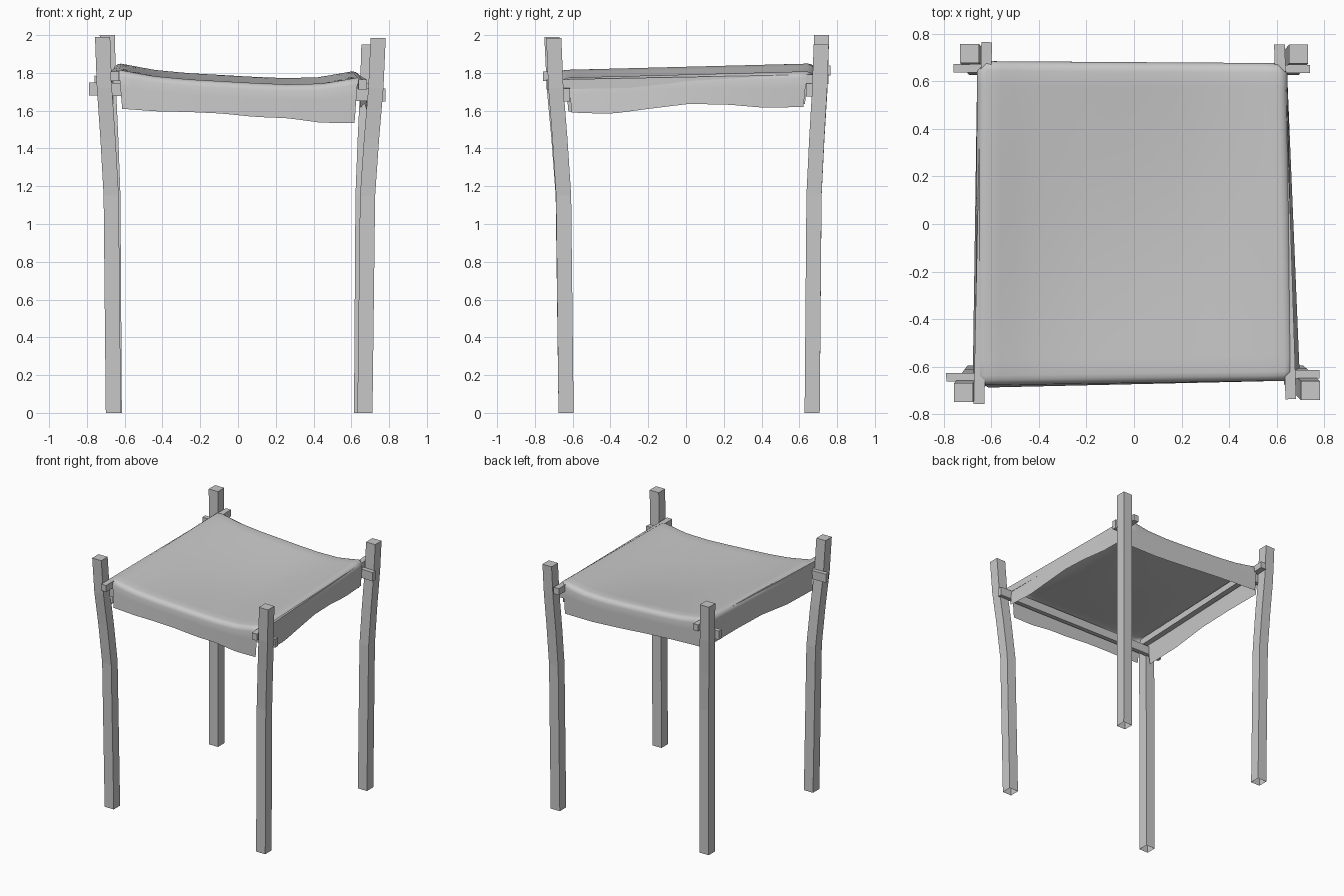
import bpy, bmesh, math
from mathutils import Vector

cube = bpy.data.objects.get("Cube")
if cube:
    bpy.data.objects.remove(cube)

mat = bpy.data.materials.new("plain grey")
mat.use_nodes = True
grey = (0.58, 0.58, 0.58, 1)
mat.diffuse_color = grey
mat.node_tree.nodes["Principled BSDF"].inputs["Base Color"].default_value = grey


def finish(bm, name, smooth=False):
    bmesh.ops.recalc_face_normals(bm, faces=bm.faces)
    me = bpy.data.meshes.new(name)
    bm.to_mesh(me)
    bm.free()
    me.materials.append(mat)
    for p in me.polygons:
        p.use_smooth = smooth
    ob = bpy.data.objects.new(name, me)
    bpy.context.collection.objects.link(ob)
    return ob


def sample(points, t):
    """Linear interpolation through evenly spaced values, t from 0 to 1."""
    f = t * (len(points) - 1)
    i = min(int(f), len(points) - 2)
    return points[i] + (points[i + 1] - points[i]) * (f - i)


# Bent posts: square section swept upward, open at the foot
BEND = [(0, 0), (1.15, 0.2), (1.45, 0.5), (1.72, 0.83), (None, 1)]


def post(name, foot, head, height, half=0.04):
    bm = bmesh.new()
    rings = []
    for z, f in BEND:
        c = Vector(foot).lerp(Vector(head), f)
        rings.append([bm.verts.new((c.x + sx * half, c.y + sy * half,
                                    height if z is None else z))
                      for sx, sy in ((-1, -1), (1, -1), (1, 1), (-1, 1))])
    for a, b in zip(rings, rings[1:]):
        for i in range(4):
            j = (i + 1) % 4
            bm.faces.new((a[i], a[j], b[j], b[i]))
    bm.faces.new(rings[-1])
    finish(bm, name)


post("front_right_post", (-0.66, -0.635), (-0.717, -0.71), 1.99)
post("front_left_post", (0.672, -0.635), (0.742, -0.70), 1.985)
post("back_right_post", (-0.655, 0.668), (-0.692, 0.718), 2.0)
post("back_left_post", (0.654, 0.668), (0.693, 0.716), 1.95)


# Rails: boxes stretched between two points
def rail(name, start, end, width, height):
    a, b = Vector(start), Vector(end)
    d = b - a
    side = Vector((-d.y, d.x, 0)).normalized() * width / 2
    up = Vector((0, 0, height / 2))
    bm = bmesh.new()
    for p in (a, b):
        for s in (-1, 1):
            for u in (-1, 1):
                bm.verts.new(p + side * s + up * u)
    bmesh.ops.convex_hull(bm, input=bm.verts)
    bmesh.ops.dissolve_limit(bm, angle_limit=0.02, verts=bm.verts, edges=bm.edges)
    finish(bm, name)


rail("front_rail", (-0.79, -0.645, 1.715), (0.78, -0.632, 1.683), 0.035, 0.068)
rail("back_rail", (-0.76, 0.655, 1.75), (0.74, 0.652, 1.71), 0.035, 0.07)
rail("right_rail", (-0.652, -0.757, 1.782), (-0.62, 0.765, 1.812), 0.045, 0.052)
rail("left_rail", (0.66, -0.737, 1.738), (0.612, 0.755, 1.767), 0.045, 0.052)

# Draped seat: sagging panel with a rolled edge and four separate flaps
N = 20
SAG = [1.816, 1.783, 1.766, 1.756, 1.746, 1.739, 1.744, 1.775]
DIP = 0.028
ROLL = [(0.018, 0.004), (0.033, 0.014), (0.04, 0.035)]
TAPER = 0.03
FRONT = (Vector((-0.628, -0.638)), Vector((0.632, -0.62)))
BACK = (Vector((-0.62, 0.645)), Vector((0.605, 0.637)))


def panel_point(u, v):
    p = FRONT[0].lerp(FRONT[1], u).lerp(BACK[0].lerp(BACK[1], u), v)
    dip = DIP * math.sin(math.pi * u) * math.sin(math.pi * v)
    return Vector((p.x, p.y, sample(SAG, u) + 0.033 * v - dip))


bm = bmesh.new()
grid = [[bm.verts.new(panel_point(i / N, j / N)) for j in range(N + 1)]
        for i in range(N + 1)]
for i in range(N):
    for j in range(N):
        bm.faces.new((grid[i][j], grid[i + 1][j], grid[i + 1][j + 1], grid[i][j + 1]))

# Each side runs anticlockwise: edge row, outward direction, hem heights, flare at ends
sides = [
    ([grid[i][0] for i in range(N + 1)], (0, -1),
     [1.61, 1.597, 1.593, 1.585, 1.567, 1.56, 1.536, 1.535], (0.01, 0)),
    (grid[N], (1, 0), [1.59, 1.583, 1.61, 1.635, 1.633, 1.615, 1.62], (0.024, 0)),
    ([grid[i][N] for i in range(N, -1, -1)], (0, 1),
     [1.565, 1.565, 1.58, 1.6, 1.615, 1.625], (0, 0)),
    (grid[0][::-1], (-1, 0), [1.635, 1.64, 1.635, 1.6, 1.595], (0, 0.01)),
]
strips = []
for edge, out, hem, flare in sides:
    out = Vector((out[0], out[1], 0))
    along = Vector((-out.y, out.x, 0))
    rows = [edge]
    for reach, drop in ROLL:
        rows.append([bm.verts.new(v.co + out * reach - Vector((0, 0, drop))) for v in edge])
    top = rows[-1]
    for f in (0.33, 0.67, 1):
        row = []
        for k, v in enumerate(top):
            t = k / N
            p = v.co + out * sample(flare, t) * f + along * TAPER * (0.5 - t) * f
            p.z += (sample(hem, t) - p.z) * f
            row.append(bm.verts.new(p))
        rows.append(row)
    for a, b in zip(rows, rows[1:]):
        for k in range(N):
            bm.faces.new((a[k], b[k], b[k + 1], a[k + 1]))
    strips.append(rows)

# Cut corners join neighbouring rolled edges
for s in range(4):
    a = [row[-1] for row in strips[s][:len(ROLL) + 1]]
    b = [row[0] for row in strips[(s + 1) % 4][:len(ROLL) + 1]]
    bm.faces.new((a[0], a[1], b[1]))
    for k in range(1, len(ROLL)):
        bm.faces.new((a[k], a[k + 1], b[k + 1], b[k]))

seat = finish(bm, "draped_seat", smooth=True)
bpy.ops.object.select_all(action='DESELECT')
seat.select_set(True)
bpy.context.view_layer.objects.active = seat
bpy.ops.object.shade_smooth_by_angle(angle=math.radians(50))
